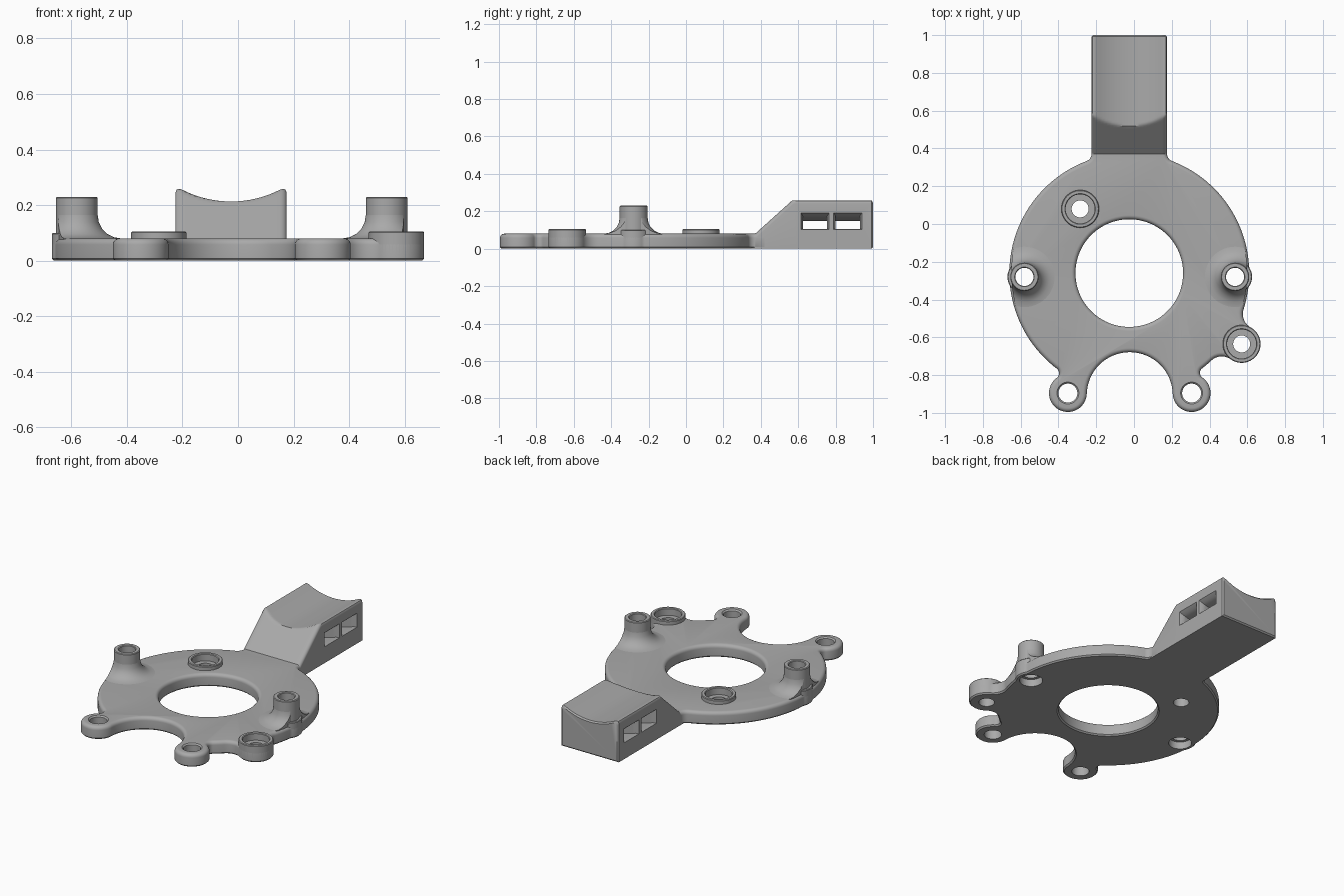
import bpy, bmesh, math
from math import cos, sin, pi, tau, sqrt, atan2, hypot

if "Cube" in bpy.data.objects:
    bpy.data.objects.remove(bpy.data.objects["Cube"])

grey = bpy.data.materials.new("matte grey")
grey.use_nodes = True
grey.diffuse_color = (0.4, 0.4, 0.4, 1)
grey.node_tree.nodes["Principled BSDF"].inputs["Base Color"].default_value = (0.4, 0.4, 0.4, 1)


def loft(name, rings, closed=False):
    """Skin a list of equal point rings; cap the ends unless closed."""
    bm = bmesh.new()
    vs = [[bm.verts.new(p) for p in ring] for ring in rings]
    n = len(vs[0])
    for i in range(len(vs) if closed else len(vs) - 1):
        a, b = vs[i], vs[(i + 1) % len(vs)]
        for j in range(n):
            k = (j + 1) % n
            bm.faces.new((a[j], a[k], b[k], b[j]))
    if not closed:
        bm.faces.new(vs[0])
        bm.faces.new(vs[-1])
    bmesh.ops.recalc_face_normals(bm, faces=bm.faces)
    mesh = bpy.data.meshes.new(name)
    bm.to_mesh(mesh)
    bm.free()
    mesh.materials.append(grey)
    ob = bpy.data.objects.new(name, mesh)
    bpy.context.collection.objects.link(ob)
    return ob


def lathe(name, centre, profile, closed=False, n=48):
    """Turn an (r, z) profile about a vertical axis."""
    rings = [[(centre[0] + r * cos(tau * i / n), centre[1] + r * sin(tau * i / n), z)
              for i in range(n)] for r, z in profile]
    return loft(name, rings, closed)


def tube(name, centre, r_in, r_out, z0, z1):
    e = 0.004
    return lathe(name, centre, [(r_in, z0), (r_out, z0), (r_out, z1 - e), (r_out - e, z1),
                                (r_in + e, z1), (r_in, z1 - e)], True)


def boolean(ob, cutters, operation="DIFFERENCE"):
    bpy.context.view_layer.objects.active = ob
    for c in cutters:
        m = ob.modifiers.new("cut", "BOOLEAN")
        m.operation, m.object, m.solver = operation, c, "EXACT"
        bpy.ops.object.modifier_apply(modifier=m.name)
    for c in cutters:
        bpy.data.objects.remove(c)


def smooth(ob):
    bpy.ops.object.select_all(action="DESELECT")
    ob.select_set(True)
    bpy.context.view_layer.objects.active = ob
    bpy.ops.object.shade_smooth_by_angle(angle=math.radians(35))


# Layout: circles are (x, y, radius)
MID = -0.025
DISC = (MID, -0.26, 0.635)
POSTS = {"right": (-0.58, -0.28, 0.09), "left": (0.535, -0.28, 0.09)}
LUGS = {"right": (-0.35, -0.895, 0.1), "left": (0.305, -0.895, 0.1)}
REAR_BOSS = (-0.285, 0.08, 0.1)
SIDE_BOSS = (0.57, -0.635, 0.1)
HALF = 0.2      # half width of the arm
TOP = 0.08      # plate thickness


def fillet(a, b, f):
    """Centre of the outside fillet when walking anticlockwise from a to b."""
    dx, dy = b[0] - a[0], b[1] - a[1]
    d, ra, rb = hypot(dx, dy), a[2] + f, b[2] + f
    t = (d * d + ra * ra - rb * rb) / (2 * d)
    h = sqrt(max(ra * ra - t * t, 0))
    return a[0] + (t * dx + h * dy) / d, a[1] + (t * dy - h * dx) / d, f


def arc(c, a0, a1, ccw=True):
    turn = (a1 - a0) % tau if ccw else -((a0 - a1) % tau)
    n = max(4, int(abs(turn) / 0.07), int(abs(turn) * c[2] / 0.03))
    return [(c[0] + c[2] * cos(a0 + turn * i / n), c[1] + c[2] * sin(a0 + turn * i / n))
            for i in range(n + 1)]


def angle(a, b):
    return atan2(b[1] - a[1], b[0] - a[0])


# Plate outline: disc, post pads, lugs and side boss joined by fillets
F = 0.04
neck_y = DISC[1] + sqrt((DISC[2] + F) ** 2 - (HALF + F) ** 2)
neck_r, neck_l = (MID - HALF - F, neck_y, F), (MID + HALF + F, neck_y, F)
chain = [(DISC, 0.04), (POSTS["right"], 0.04), (DISC, 0.03), (LUGS["right"], 0.2277),
         (LUGS["left"], 0.03), (DISC, 0.08), (SIDE_BOSS, 0.08), (DISC, 0.04),
         (POSTS["left"], 0.04), (DISC, None)]
outline = [(MID + HALF, 0.42), (MID - HALF, 0.42)]
outline += arc(neck_r, 0, angle(neck_r, DISC), False)
start = angle(DISC, neck_r)
for i, (c, f) in enumerate(chain):
    blend = fillet(c, chain[i + 1][0], f) if f else neck_l
    outline += arc(c, start, angle(c, blend))
    end = angle(blend, chain[i + 1][0]) if f else pi
    outline += arc(blend, angle(blend, c), end, False)
    start = angle(chain[i + 1][0], blend) if f else 0
clean = []
for p in outline:
    if not clean or hypot(p[0] - clean[-1][0], p[1] - clean[-1][1]) > 0.001:
        clean.append(p)


def inset(points, d, z):
    ring = []
    for i, (x, y) in enumerate(points):
        p, q = points[i - 1], points[(i + 1) % len(points)]
        tx, ty = q[0] - p[0], q[1] - p[1]
        s = d / hypot(tx, ty)
        ring.append((x - ty * s, y + tx * s, z))
    return ring


E = 0.022       # rounding of the top edge
rounds = [i * pi / 10 for i in range(6)]
layers = [(0.008, 0), (0, 0.008)] + [(E - E * cos(a), TOP - E + E * sin(a)) for a in rounds]
plate = loft("plate", [inset(clean, d, z) for d, z in layers])

# Centre opening with a rounded upper rim, then the screw holes
opening = [(0.293, -0.1), (0.293, 0.0), (0.285, 0.008)]
opening += [(0.285 + E - E * cos(a), TOP - E + E * sin(a)) for a in rounds] + [(0.285 + E, 0.2)]
cutters = [lathe("cutter", DISC, opening, n=96)]
for c in LUGS.values():
    cutters.append(lathe("cutter", c, [(0.05, -0.1), (0.05, 0.072), (0.058, 0.08), (0.058, 0.2)]))
for c in POSTS.values():
    cutters.append(lathe("cutter", c, [(0.066, -0.1), (0.066, 0.045), (0.048, 0.045), (0.048, 0.2)]))
for c in (REAR_BOSS, SIDE_BOSS):
    cutters.append(lathe("cutter", c, [(0.045, -0.1), (0.045, 0.06), (0.077, 0.06), (0.077, 0.2)]))
boolean(plate, cutters)
parts = [plate]

# Posts: pad, tube and a flared foot that stops at the plate rim
FOOT = 0.085
for side, c in POSTS.items():
    parts.append(tube(side + "_post_pad", c, 0.048, 0.09, 0.05, 0.1))
    parts.append(tube(side + "_post", c, 0.048, 0.075, 0.05, 0.23))
    curve = [(0.075 + FOOT - FOOT * sin(a), TOP + FOOT - FOOT * cos(a)) for a in rounds]
    foot = lathe(side + "_post_foot", c, [(0.06, 0.06), (0.16, 0.06)] + curve + [(0.06, TOP + FOOT)], True)
    boolean(foot, [lathe("trim", DISC, [(0.625, -0.1), (0.625, 0.4)], n=96)], "INTERSECT")
    parts.append(foot)

# Raised rims of the counterbored bosses
parts.append(tube("rear_boss", REAR_BOSS, 0.077, 0.1, 0.05, 0.105))
parts.append(tube("side_boss", SIDE_BOSS, 0.077, 0.1, 0.03, 0.105))


# Arm: sloped neck rising to a cradle with a hollow top
def sag(x):
    return 0.386 - sqrt(0.386 ** 2 - x * x)


def arm_section(y, shrink=0.0):
    w, r = HALF - shrink, 0.025
    height = min(max(0.07, 0.08 + (y - 0.37) * 0.9), 0.266) - shrink
    ring = [(MID + w, y, shrink), (MID - w, y, shrink)]
    edge = [r - r * cos(a) for a in rounds]
    inner = [-w + r + (w - r) * i / 10 for i in range(1, 20)]
    xs = [-w + e for e in edge] + [x for x in inner if abs(x) < w - r - 0.001] + [w - e for e in edge[::-1]]
    for x in xs:
        d = max(0, r - (w - abs(x)))
        z = min(0.213 + sag(x) - shrink, height) - (r - sqrt(max(r * r - d * d, 0)))
        ring.append((MID + x, y, z))
    return ring


ys = [0.3, 0.36] + [0.37 + 0.01 * i for i in range(23)] + [0.992]
arm = loft("arm", [arm_section(y) for y in ys] + [arm_section(1.0, 0.008)])

# Two curved strap slots through the arm
slots = []
for y0, y1 in ((0.625, 0.755), (0.8, 0.93)):
    rings = []
    for i in range(-11, 12):
        x = i * 0.02
        g = max(0, abs(x) - 0.185) * 0.7
        lo, hi = 0.072 + 0.75 * sag(x) - g, 0.148 + 0.6 * sag(x) + g
        rings.append([(MID + x, y0 - g, lo), (MID + x, y1 + g, lo),
                      (MID + x, y1 + g, hi), (MID + x, y0 - g, hi)])
    slots.append(loft("slot_cutter", rings))
boolean(arm, slots)
parts.append(arm)

for part in parts:
    smooth(part)
